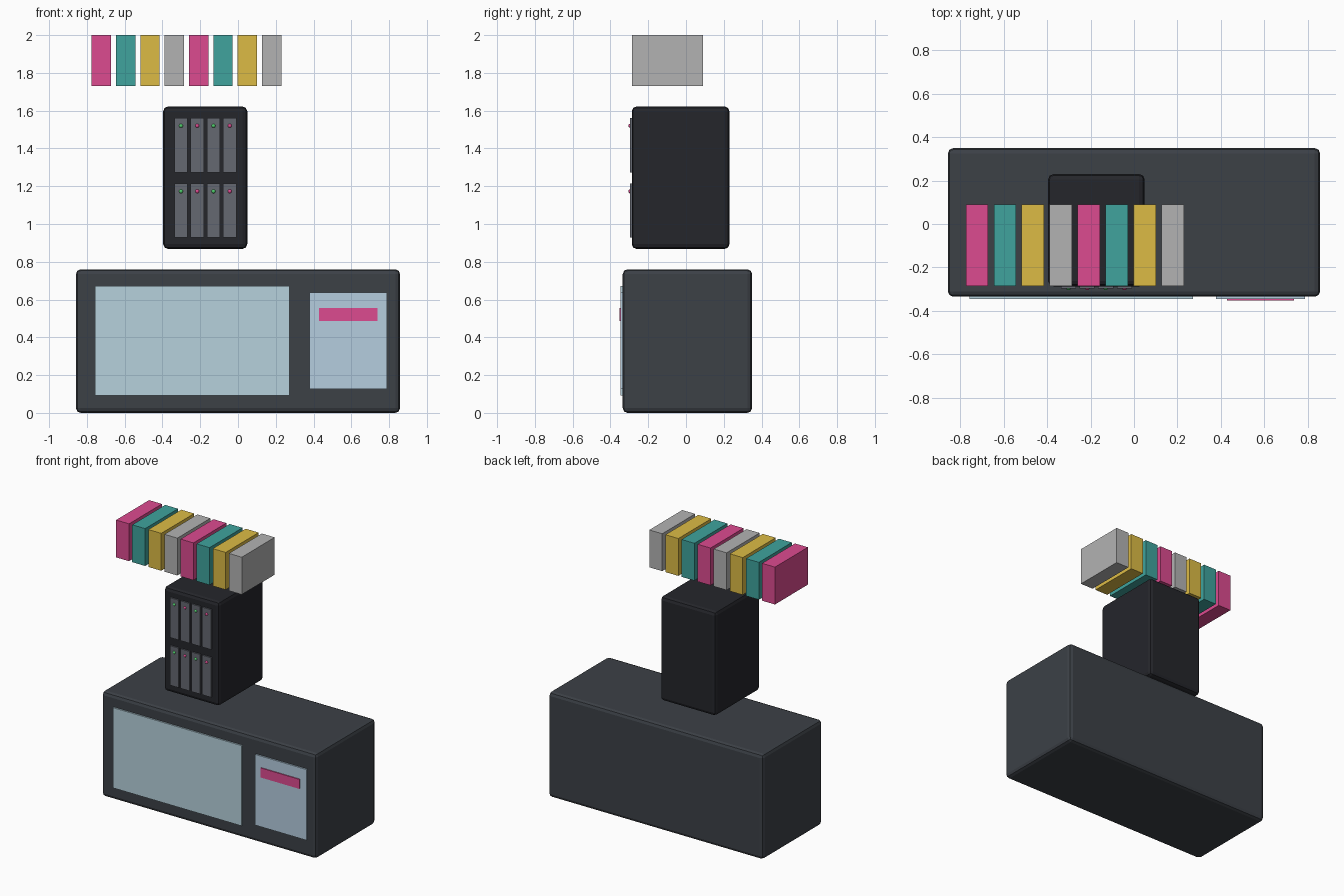
import bpy

if "Cube" in bpy.data.objects:
    bpy.data.objects.remove(bpy.data.objects["Cube"])

def material(name, rgb, alpha=1.0):
    m = bpy.data.materials.new(name)
    m.diffuse_color = (*rgb, alpha)
    m.use_nodes = True
    m.node_tree.nodes["Principled BSDF"].inputs["Base Color"].default_value = m.diffuse_color
    return m

charcoal = material("charcoal", (0.045, 0.052, 0.062))
black = material("black", (0.018, 0.019, 0.024))
slate = material("slate", (0.13, 0.14, 0.165))
glass = material("pale_glass", (0.47, 0.64, 0.72))
panel_blue = material("panel_blue", (0.46, 0.61, 0.74))
pink = material("pink", (0.72, 0.07, 0.28))
teal = material("teal", (0.05, 0.37, 0.34))
yellow = material("yellow", (0.72, 0.50, 0.06))
grey = material("grey", (0.45, 0.45, 0.45))
green = material("green", (0.08, 0.60, 0.15))

def box(name, x, y, z, mat, bevel=0.0):
    """Box from (min, max) ranges, with optional rounded edges."""
    bpy.ops.mesh.primitive_cube_add(size=1)
    o = bpy.context.object
    o.name = name
    o.location = [(r[0] + r[1]) / 2 for r in (x, y, z)]
    o.scale = [r[1] - r[0] for r in (x, y, z)]
    bpy.ops.object.transform_apply(location=False, rotation=False, scale=True)
    o.data.materials.append(mat)
    if bevel:
        b = o.modifiers.new("rounded_edges", 'BEVEL')
        b.width = bevel
        b.segments = 2
    return o

# Cabinet with its window, side panel and pink slot
box("cabinet", (-0.858, 0.858), (-0.335, 0.35), (0, 0.76), charcoal, 0.025)
box("cabinet_window", (-0.757, 0.272), (-0.346, -0.325), (0.092, 0.672), glass)
box("cabinet_side_panel", (0.379, 0.789), (-0.346, -0.325), (0.127, 0.638), panel_blue)
box("panel_slot", (0.428, 0.738), (-0.353, -0.335), (0.487, 0.556), pink)

# Server tower with two rows of drive bays and status lights
box("server_tower", (-0.396, 0.049), (-0.287, 0.23), (0.868, 1.622), black, 0.025)
for row, (z0, z1) in enumerate([(0.928, 1.214), (1.273, 1.561)]):
    for col in range(4):
        cx = -0.302 + col * 0.0861
        box(f"drive_bay_{row}_{col}", (cx - 0.035, cx + 0.035), (-0.297, -0.275), (z0, z1), slate)
        bpy.ops.mesh.primitive_uv_sphere_add(
            segments=12, ring_count=8, radius=0.011, location=(cx, -0.294, z1 - 0.041))
        light = bpy.context.object
        light.name = f"status_light_{row}_{col}"
        light.data.materials.append(pink if col % 2 else green)
        bpy.ops.object.shade_smooth()

# Row of coloured cartridges
for i in range(8):
    x0 = -0.775 + i * 0.1288
    box(f"cartridge_{i}", (x0, x0 + 0.103), (-0.285, 0.091), (1.73, 2.0),
        (pink, teal, yellow, grey)[i % 4])
